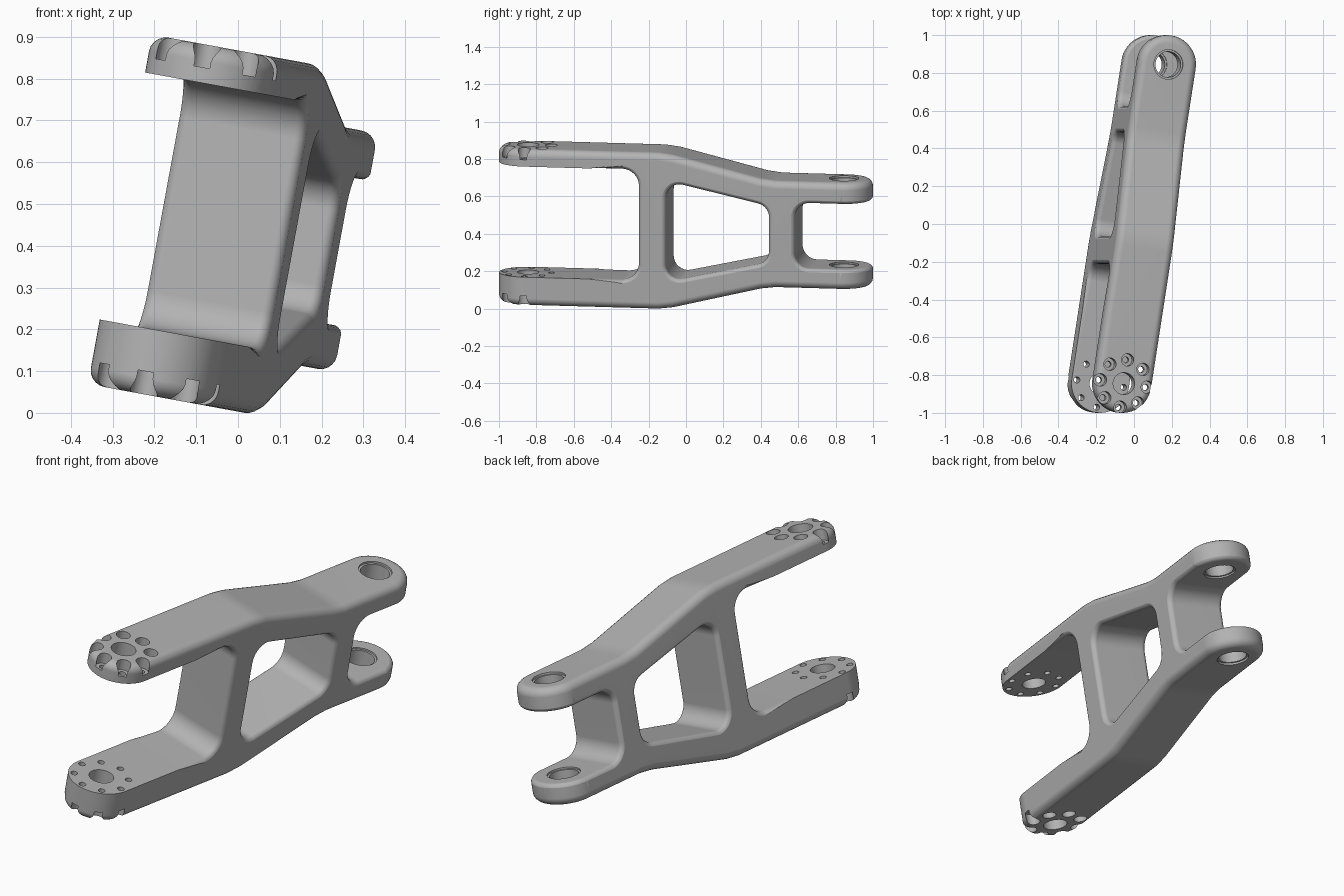
import bpy, bmesh, math
from mathutils import Matrix, Vector

if "Cube" in bpy.data.objects:
    bpy.data.objects.remove(bpy.data.objects["Cube"])

# Local frame: X = width, Y = length, Z = height (tilted at the end)
REACH, HALF_W, ROUND, FLARE = 0.855, 0.155, 0.04, 0.025
ROLL, YAW = math.radians(10.4), math.radians(8.9)

grey = bpy.data.materials.new("machined_grey")
grey.use_nodes = True
grey.diffuse_color = (0.45, 0.45, 0.45, 1)
grey.node_tree.nodes["Principled BSDF"].inputs["Base Color"].default_value = (0.45, 0.45, 0.45, 1)


def make_object(name, bm):
    bmesh.ops.recalc_face_normals(bm, faces=bm.faces)
    me = bpy.data.meshes.new(name)
    bm.to_mesh(me)
    bm.free()
    ob = bpy.data.objects.new(name, me)
    bpy.context.collection.objects.link(ob)
    return ob


def bridge(bm, rings):
    """Join consecutive closed rings of points with quads."""
    rings = [[bm.verts.new(p) for p in ring] for ring in rings]
    n = len(rings[0])
    for a, b in zip(rings, rings[1:]):
        for i in range(n):
            j = (i + 1) % n
            bm.faces.new((a[i], a[j], b[j], b[i]))
    return rings


def loft(name, rings):
    bm = bmesh.new()
    rings = bridge(bm, rings)
    bm.faces.new(rings[0])
    bm.faces.new(rings[-1])
    return make_object(name, bm)


def volume(me):
    bm = bmesh.new()
    bm.from_mesh(me)
    v = bm.calc_volume()
    bm.free()
    return v


def cut(ob, cutter):
    """Subtract the cutter, falling back to another solver if one fails."""
    before = volume(ob.data)
    for solver in ("EXACT", "MANIFOLD", "FLOAT"):
        m = ob.modifiers.new("cut", "BOOLEAN")
        m.operation, m.object, m.solver = "DIFFERENCE", cutter, solver
        dg = bpy.context.evaluated_depsgraph_get()
        me = bpy.data.meshes.new_from_object(ob.evaluated_get(dg))
        ob.modifiers.clear()
        if 0.6 * before < volume(me) < before:
            ob.data = me
            break
    bpy.data.objects.remove(cutter)


def rounded(corners, steps=8):
    """Replace each (a, b, radius) corner by a tangent arc."""
    out = []
    for i, (a, b, r) in enumerate(corners):
        p = Vector((a, b))
        if r == 0:
            out.append(p)
            continue
        u = (Vector(corners[i - 1][:2]) - p).normalized()
        v = (Vector(corners[(i + 1) % len(corners)][:2]) - p).normalized()
        half = u.angle(v) / 2
        c = p + (u + v).normalized() * (r / math.sin(half))
        s = p + u * (r / math.tan(half)) - c
        e = p + v * (r / math.tan(half)) - c
        total = s.angle(e)
        for k in range(steps + 1):
            t = total * k / steps
            out.append(c + (s * math.sin(total - t) + e * math.sin(t)) / math.sin(total))
    return out


def flared_cutter(name, corners):
    """Sideways cutter that widens at both mouths, rounding the rim it leaves."""
    pts = rounded(corners)
    n = len(pts)
    area = sum(pts[i - 1].cross(pts[i]) for i in range(n))
    turn = 1 if area > 0 else -1
    normals = []
    for i in range(n):
        d1 = (pts[i] - pts[i - 1]).normalized()
        d2 = (pts[(i + 1) % n] - pts[i]).normalized()
        n1, n2 = (Vector((d.y, -d.x)) * turn for d in (d1, d2))
        normals.append((n1 + n2) / (1 + n1.dot(n2)))
    levels = [(HALF_W - FLARE + 0.001 + FLARE * math.sin(t), FLARE * (1 - math.cos(t)))
              for t in (math.pi / 2 * k / 5 for k in range(6))] + [(0.25, FLARE)]
    levels = [(-w, f) for w, f in reversed(levels)] + levels
    rings = []
    for w, f in levels:
        # the pads on the front arms keep crisp edges
        grown = [p + q * (f if p.x > -0.45 else 0) for p, q in zip(pts, normals)]
        rings.append([(w, p.x, p.y) for p in grown])
    return loft(name, rings)


def stepped_drill(w, l, levels, n=32):
    """Round cutter along Z made of (height, radius) levels."""
    angles = [2 * math.pi * k / n for k in range(n)]
    return loft("drill", [[(w + r * math.cos(t), l + r * math.sin(t), h) for t in angles]
                          for h, r in levels])


# Solid body: round-ended slab that is tall at the front and low at the back
def outer_height(l):
    t = min(max((l + .09) / .555, 0), 1)
    return .425 + t * (.29 - .425)


def half_outline(inset):
    r = HALF_W - inset
    arc = [(r * math.sin(t), r * math.cos(t)) for t in (math.pi / 2 * k / 16 for k in range(17))]
    front = [(w, -REACH - d) for w, d in arc]
    back = [(w, REACH + d) for w, d in reversed(arc)]
    return front + [(r, l) for l in (-.13, -.05, .425, .505)] + back


def body_ring(inset, drop, sign):
    right = half_outline(inset)
    loop = right + [(-w, l) for w, l in reversed(right[1:-1])]
    return [(w, l, sign * (outer_height(l) - drop)) for w, l in loop]


bm = bmesh.new()
steps = [(ROUND * (1 - math.sin(t)), ROUND * (1 - math.cos(t)))
         for t in (math.pi / 2 * k / 5 for k in range(6))]
rings = bridge(bm, [body_ring(i, d, 1) for i, d in steps] +
               [body_ring(i, d, -1) for i, d in reversed(steps)])
for ring in (rings[0], rings[-1]):
    n, last = len(ring), len(ring) // 2
    for k in range(last):
        quad = (ring[k], ring[k + 1], ring[n - k - 1], ring[(n - k) % n])
        bm.faces.new(list(dict.fromkeys(quad)))
link = make_object("link_arm", bm)

# Front slot, tapered middle window and rear fork slot
cut(link, flared_cutter("front_slot", [
    (-1.2, .333, 0), (-.5, .333, 0), (-.234, .333, .09),
    (-.234, -.268, .09), (-.5, -.268, 0), (-1.2, -.268, 0)]))
cut(link, flared_cutter("window", [
    (-.087, .275, .075), (.47, .152, .075), (.47, -.152, .075), (-.087, -.275, .075)]))
FORK_TOP, FORK_BOTTOM = .175, -.18
cut(link, flared_cutter("fork_slot", [
    (1.2, FORK_TOP, 0), (.61, FORK_TOP, .08), (.61, FORK_BOTTOM, .08), (1.2, FORK_BOTTOM, 0)]))

# Round the inner rims of the fork tips with a section swept around the end
f = FLARE - .001
arc = [(f * (math.sin(t) - 1) + .001, f * (1 - math.cos(t)) - .0005)
       for t in (math.pi / 2 * k / 5 for k in range(6))] + [(.06, f)]
section = [(d, FORK_TOP + h) for d, h in arc] + [(d, FORK_BOTTOM - h) for d, h in reversed(arc)]
sweep = [[(HALF_W + d, .84, h) for d, h in section]]
for k in range(33):
    c, s = math.cos(math.pi * k / 32), math.sin(math.pi * k / 32)
    sweep.append([((HALF_W + d) * c, REACH + (HALF_W + d) * s, h) for d, h in section])
sweep.append([(-HALF_W - d, .84, h) for d, h in section])
cut(link, loft("fork_rim", sweep))

# Main bores, with a shallow step around the rear ones
cut(link, stepped_drill(0, -REACH, [(-.6, .058), (.6, .058)], 48))
cut(link, stepped_drill(0, REACH, [
    (-.6, .078), (-.28, .078), (-.28, .068), (-.188, .068), (-.188, .078),
    (.183, .078), (.183, .068), (.28, .068), (.28, .078), (.6, .078)], 48))

# Bolt circle with counterbores that break through the rounded rims
for k in range(8):
    t = math.pi / 4 * k
    cut(link, stepped_drill(0.127 * math.cos(t), -REACH + 0.127 * math.sin(t), [
        (-.6, .033), (-.37, .033), (-.37, .016), (.37, .016), (.37, .033), (.6, .033)]))

# Tilt into place and stand on the ground
link.data.transform(Matrix.Rotation(ROLL, 4, "Y") @ Matrix.Rotation(-YAW, 4, "Z"))
link.data.transform(Matrix.Translation((0, 0, -min(v.co.z for v in link.data.vertices))))
link.data.materials.clear()
link.data.materials.append(grey)

bpy.ops.object.select_all(action="DESELECT")
link.select_set(True)
bpy.context.view_layer.objects.active = link
bpy.ops.object.shade_smooth_by_angle(angle=math.radians(30))
wn = link.modifiers.new("even_shading", "WEIGHTED_NORMAL")
wn.keep_sharp = True
